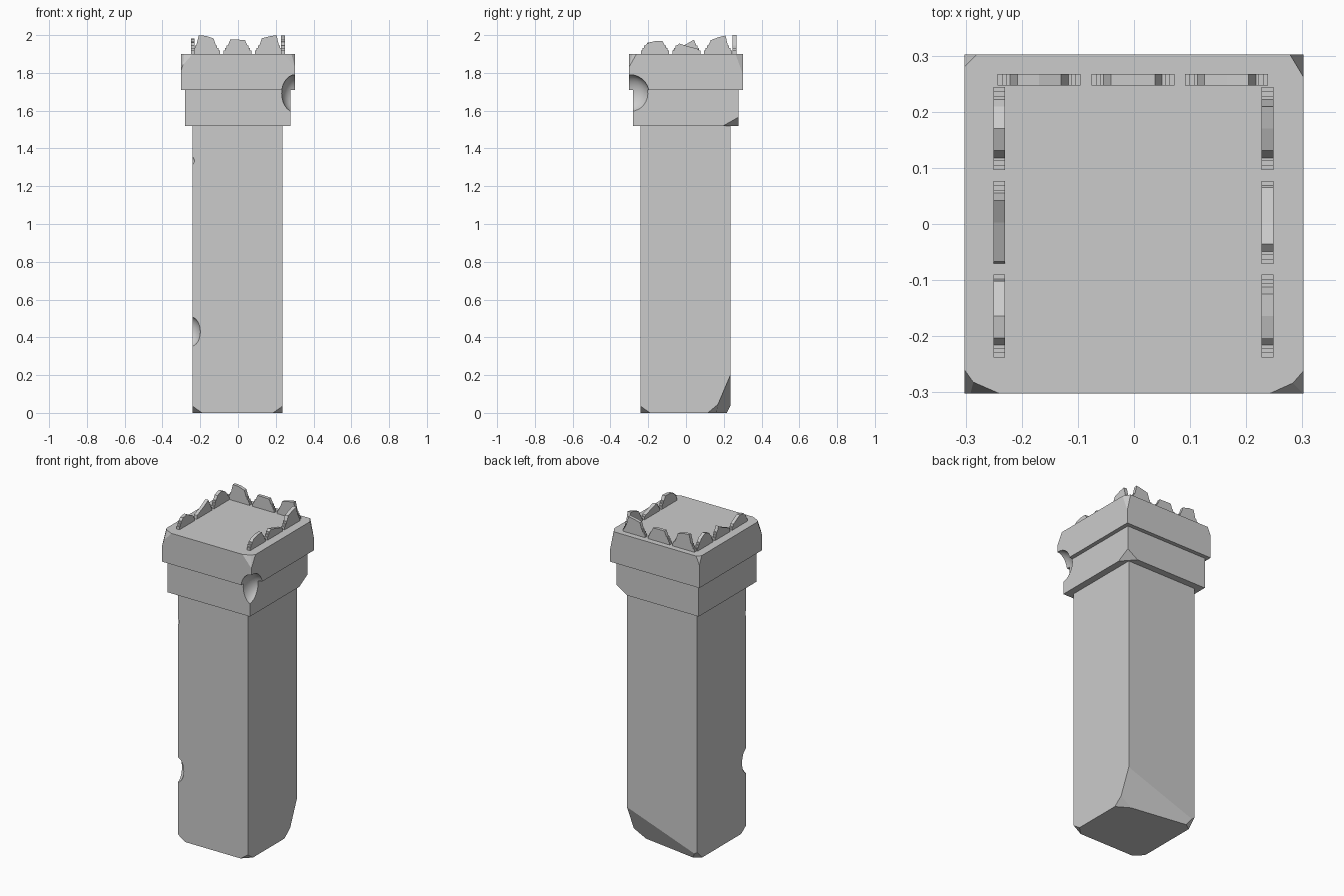
import bpy, bmesh
from mathutils import Vector

if "Cube" in bpy.data.objects:
    bpy.data.objects.remove(bpy.data.objects["Cube"])


def add_object(name, bm):
    bmesh.ops.recalc_face_normals(bm, faces=bm.faces)
    me = bpy.data.meshes.new(name)
    bm.to_mesh(me)
    bm.free()
    ob = bpy.data.objects.new(name, me)
    bpy.context.collection.objects.link(ob)
    return ob


def chipped_block(name, lo, hi, z0, z1, chips):
    """Box with corners sliced off: chip = (corner signs, lengths along x, y, z)."""
    bm = bmesh.new()
    bmesh.ops.create_cube(bm, size=1)
    for v in bm.verts:
        v.co = Vector((lo if v.co.x < 0 else hi, lo if v.co.y < 0 else hi,
                       z0 if v.co.z < 0 else z1))
    for sign, length in chips:
        corner = Vector((lo if sign[0] < 0 else hi, lo if sign[1] < 0 else hi,
                         z0 if sign[2] < 0 else z1))
        normal = Vector([s / l for s, l in zip(sign, length)]).normalized()
        point = corner - Vector((sign[0] * length[0], 0, 0))
        cut = bmesh.ops.bisect_plane(
            bm, geom=bm.verts[:] + bm.edges[:] + bm.faces[:],
            plane_co=point, plane_no=normal, clear_outer=True)
        edges = [e for e in cut['geom_cut'] if isinstance(e, bmesh.types.BMEdge)]
        bmesh.ops.holes_fill(bm, edges=edges)
    return add_object(name, bm)


def dent(objects, centre, radii):
    """Scoop a smooth ellipsoid hollow out of the given objects."""
    bm = bmesh.new()
    bmesh.ops.create_uvsphere(bm, u_segments=24, v_segments=14, radius=1)
    for v in bm.verts:
        v.co = Vector([c + r * p for c, r, p in zip(centre, radii, v.co)])
    for f in bm.faces:
        f.smooth = True
    cutter = add_object("dent_cutter", bm)
    cutter.hide_render = True
    for ob in objects:
        mod = ob.modifiers.new("dent", 'BOOLEAN')
        mod.operation = 'DIFFERENCE'
        mod.solver = 'EXACT'
        mod.object = cutter
        bpy.context.view_layer.objects.active = ob
        bpy.ops.object.modifier_apply(modifier=mod.name)
    bpy.data.objects.remove(cutter)


def stepped_side(h):
    """Outline of one tooth flank, from base to top, as (half width, height)."""
    pts = [(.074, -.005)]
    w = .074
    for step_z, next_w in ((.02, .066), (.033, .058), (.046, .052)):
        if step_z > h - .008:
            break
        pts += [(w, step_z), (next_w, step_z)]
        w = next_w
    return pts + [(w - (.013 if h > .05 else .004), h)]


def tooth(name, axis, along, across, thick, heights):
    a, m, b = heights
    outline = [(-u, z) for u, z in stepped_side(a)] + [(0, m)]
    outline += stepped_side(b)[::-1]
    bm = bmesh.new()
    verts = []
    for u, z in outline:
        p = (along + u, across - thick / 2) if axis == 'x' else (across - thick / 2, along + u)
        verts.append(bm.verts.new((p[0], p[1], 1.895 + z + .003)))
    face = bm.faces.new(verts)
    ext = bmesh.ops.extrude_face_region(bm, geom=[face])
    move = Vector((0, thick, 0)) if axis == 'x' else Vector((thick, 0, 0))
    bmesh.ops.translate(bm, vec=move,
                        verts=[v for v in ext['geom'] if isinstance(v, bmesh.types.BMVert)])
    return add_object(name, bm)


# Square shaft with worn bottom corners
shaft = chipped_block("shaft", -.24, .235, 0, 1.53, [
    ((1, 1, -1), (.56, .085, .2)),
    ((1, 1, -1), (.2, .12, .1)),
    ((-1, -1, -1), (.05, .05, .035)),
    ((1, -1, -1), (.05, .05, .035)),
    ((-1, 1, -1), (.07, .05, .05)),
])

# Two stepped cap blocks
collar = chipped_block("lower_cap", -.28, .277, 1.52, 1.715, [
    ((1, 1, -1), (.07, .08, .045)),
])
cap = chipped_block("upper_cap", -.302, .302, 1.71, 1.9, [
    ((-1, -1, 1), (.03, .042, .09)), ((-1, -1, 1), (.062, .027, .07)),
    ((1, -1, 1), (.035, .04, .07)), ((1, -1, 1), (.06, .027, .07)),
    ((1, 1, 1), (.024, .04, .11)),
    ((-1, 1, 1), (.022, .022, .05)),
])

# Hollows knocked out of the edges
dent([collar, cap], (.302, -.295, 1.69), (.072, .1, .1))
dent([shaft], (-.25, -.25, .43), (.052, .052, .08))
dent([shaft], (-.25, -.25, 1.335), (.022, .022, .025))

# Battlement teeth on the back, left and right; open at the front
rows = [
    ("back", 'x', .257, .02, -.002, [(.1, .098, .085), (.078, .078, .076), (.085, .095, .102)]),
    ("left", 'y', -.24, .02, .003, [(.062, .068, .035), (.025, .055, .078), (.07, .085, .065)]),
    ("right", 'y', .238, .022, .003, [(.06, .07, .072), (.058, .045, .028), (.075, .09, .1)]),
]
for side, axis, across, thick, shift, heights in rows:
    for i, h in enumerate(heights):
        tooth(f"{side}_tooth_{i + 1}", axis, (i - 1) * .167 + shift, across, thick, h)
